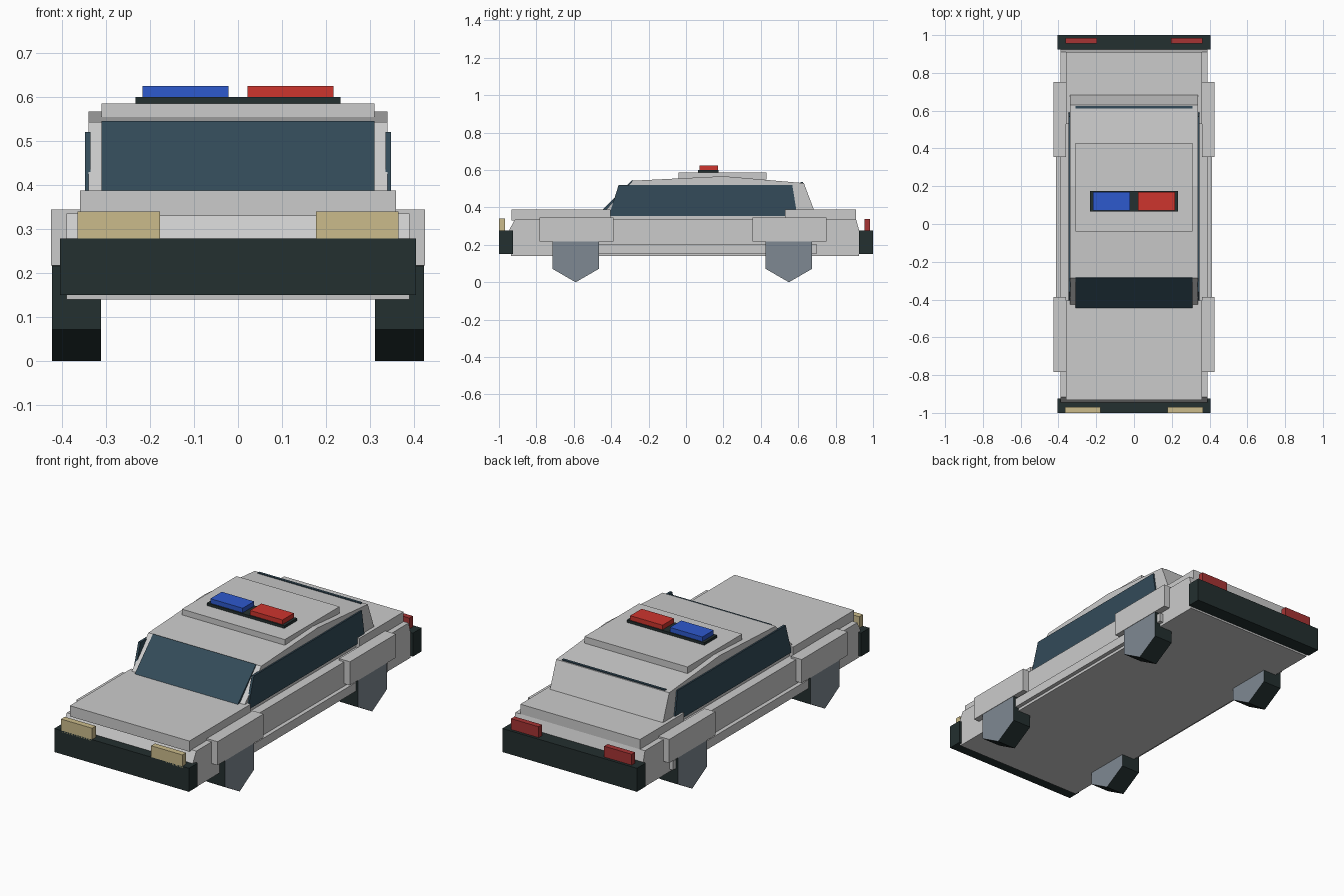
import bpy
import bmesh
import math

cube = bpy.data.objects.get("Cube")
if cube:
    bpy.data.objects.remove(cube, do_unlink=True)


def material(name, *rgb):
    m = bpy.data.materials.new(name)
    m.use_nodes = True
    m.diffuse_color = (*rgb, 1)
    m.node_tree.nodes["Principled BSDF"].inputs["Base Color"].default_value = (*rgb, 1)
    return m


paint = material("silver_paint", 0.6, 0.6, 0.6)
glass = material("dark_glass", 0.033, 0.07, 0.1)
rubber = material("black_rubber", 0.017, 0.029, 0.029)
hub = material("hub_grey", 0.21, 0.25, 0.29)
cream = material("headlight_cream", 0.6, 0.5, 0.26)
tail_red = material("tail_light_red", 0.38, 0.034, 0.034)
blue = material("beacon_blue", 0.027, 0.1, 0.61)
red = material("beacon_red", 0.61, 0.035, 0.027)


def extrude(name, x0, x1, profile, *mats):
    """Sweep a (y, z) outline from x0 to x1; a second material goes on the end caps."""
    bm = bmesh.new()
    a = [bm.verts.new((x0, y, z)) for y, z in profile]
    b = [bm.verts.new((x1, y, z)) for y, z in profile]
    n = len(a)
    for ring in (a, b):
        bm.faces.new(ring).material_index = len(mats) - 1
    for i in range(n):
        j = (i + 1) % n
        bm.faces.new((a[i], a[j], b[j], b[i]))
    bmesh.ops.recalc_face_normals(bm, faces=bm.faces)
    mesh = bpy.data.meshes.new(name)
    bm.to_mesh(mesh)
    bm.free()
    for m in mats:
        mesh.materials.append(m)
    ob = bpy.data.objects.new(name, mesh)
    bpy.context.collection.objects.link(ob)
    return ob


def box(name, x0, x1, y0, y1, z0, z1, mat):
    return extrude(name, x0, x1, [(y0, z0), (y1, z0), (y1, z1), (y0, z1)], mat)


# Lower body, hood and rear deck
extrude("body", -0.39, 0.39,
        [(-0.935, 0.14), (0.925, 0.14), (0.925, 0.28), (0.91, 0.335),
         (-0.915, 0.335), (-0.945, 0.28)], paint)
box("hood", -0.36, 0.36, -0.932, -0.405, 0.33, 0.388, paint)
box("rear_deck", -0.36, 0.36, 0.53, 0.91, 0.33, 0.388, paint)

# Cabin with windscreen, roof panel and the strip of rear glass
extrude("cabin", -0.34, 0.34,
        [(-0.43, 0.33), (-0.43, 0.385), (-0.285, 0.543), (0.2, 0.567),
         (0.63, 0.53), (0.685, 0.385), (0.685, 0.33)], paint)
extrude("windscreen", -0.31, 0.31,
        [(-0.445, 0.388), (-0.288, 0.546), (-0.28, 0.54), (-0.43, 0.38)], glass)
box("rear_glass", -0.31, 0.31, 0.611, 0.625, 0.5, 0.536, glass)
box("roof_panel", -0.31, 0.31, -0.04, 0.43, 0.55, 0.586, paint)

# Beacon bar
box("beacon_base", -0.233, 0.233, 0.065, 0.175, 0.58, 0.6, rubber)
box("blue_beacon", -0.217, -0.022, 0.072, 0.17, 0.6, 0.625, blue)
box("red_beacon", 0.022, 0.217, 0.072, 0.17, 0.6, 0.625, red)

# Bumpers
box("front_bumper", -0.405, 0.405, -1, -0.925, 0.15, 0.278, rubber)
box("rear_bumper", -0.405, 0.405, 0.925, 1, 0.15, 0.278, rubber)

# Paired parts on both sides
for side, s in (("left", 1), ("right", -1)):
    extrude(side + "_window", s * 0.335, s * 0.348,
            [(-0.412, 0.355), (-0.36, 0.521), (0.568, 0.521), (0.595, 0.355)], glass)
    box(side + "_sill", s * 0.38, s * 0.412, -0.71, 0.7, 0.155, 0.203, paint)
    box(side + "_headlight", s * 0.178, s * 0.365, -1, -0.968, 0.27, 0.34, cream)
    box(side + "_tail_light", s * 0.197, s * 0.363, 0.955, 0.985, 0.27, 0.337, tail_red)
    for end, fender_y, wheel_y in (("front", -0.585, -0.59), ("rear", 0.553, 0.55)):
        box(f"{side}_{end}_fender", s * 0.36, s * 0.425,
            fender_y - 0.198, fender_y + 0.198, 0.217, 0.345, paint)
        hexagon = [(wheel_y + 0.144 * math.sin(k * math.pi / 3),
                    0.144 - 0.144 * math.cos(k * math.pi / 3)) for k in range(6)]
        extrude(f"{side}_{end}_wheel", s * 0.312, s * 0.423, hexagon, rubber, hub)
